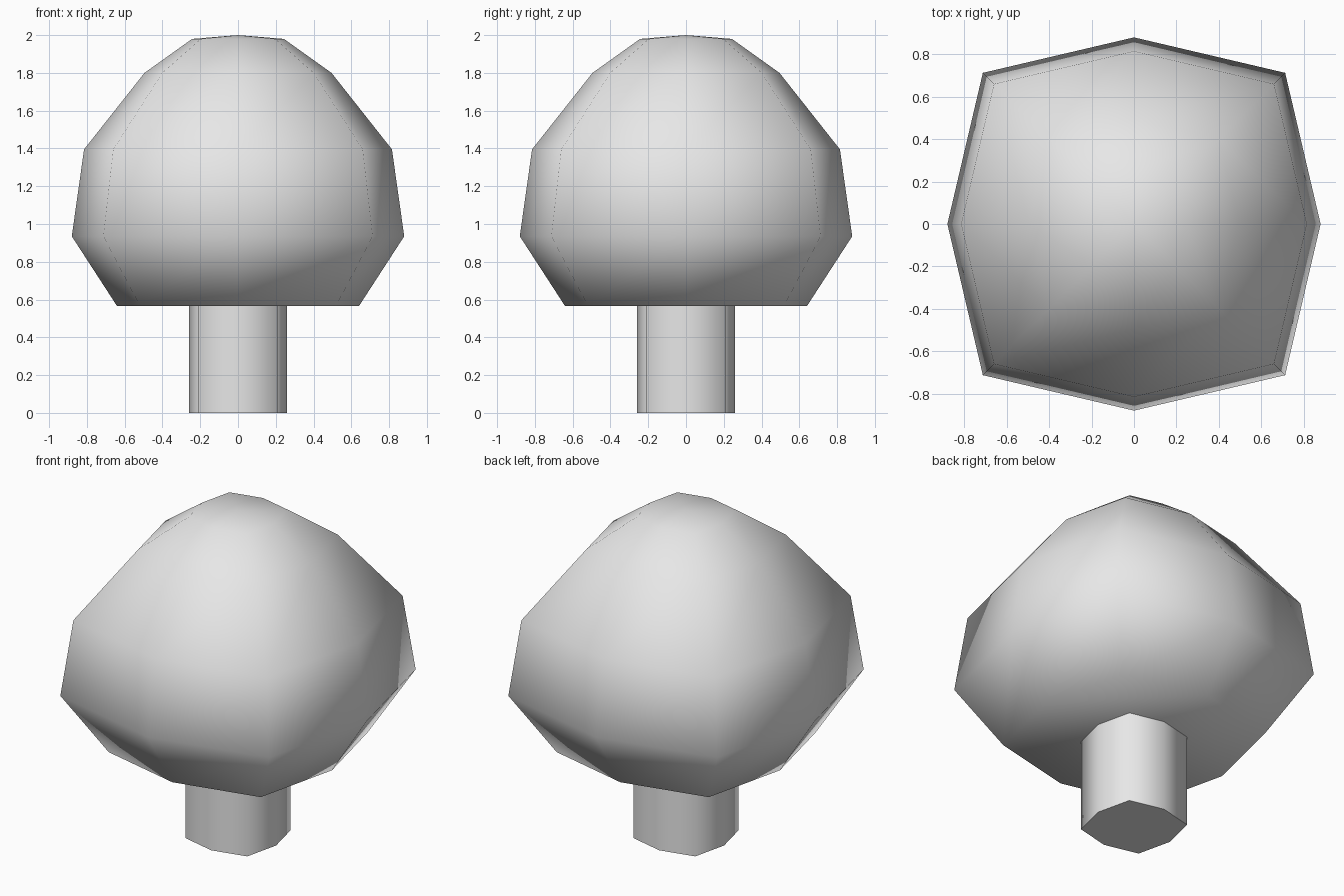
import bpy, bmesh, math

cube = bpy.data.objects.get("Cube")
if cube:
    bpy.data.objects.remove(cube)

# Plain grey used on the whole tree
grey = bpy.data.materials.new("plain_grey")
grey.use_nodes = True
grey.diffuse_color = (0.8, 0.8, 0.8, 1)
grey.node_tree.nodes["Principled BSDF"].inputs["Base Color"].default_value = (0.8, 0.8, 0.8, 1)

CORNER = 0.81  # diagonal corners push outward for a squarish octagon


def ring(bm, r, z):
    """Eight vertices alternating side midpoints and square corners."""
    verts = []
    for i in range(8):
        reach = r * (CORNER * math.sqrt(2) if i % 2 else 1)
        a = i * math.pi / 4
        verts.append(bm.verts.new((reach * math.cos(a), reach * math.sin(a), z)))
    return verts


def lathe(name, profile, apex=None):
    """Stack rings bottom to top, close the base, finish with an apex or a flat cap."""
    bm = bmesh.new()
    rings = [ring(bm, r, z) for r, z in profile]
    bm.faces.new(rings[0][::-1])
    for low, high in zip(rings, rings[1:]):
        for i in range(8):
            j = (i + 1) % 8
            bm.faces.new((low[i], low[j], high[j], high[i]))
    top = rings[-1]
    if apex is None:
        bm.faces.new(top)
    else:
        tip = bm.verts.new((0, 0, apex))
        for i in range(8):
            bm.faces.new((top[i], top[(i + 1) % 8], tip))
    mesh = bpy.data.meshes.new(name)
    bm.to_mesh(mesh)
    bm.free()
    mesh.materials.append(grey)
    obj = bpy.data.objects.new(name, mesh)
    bpy.context.collection.objects.link(obj)
    # Smooth everywhere except the right-angled trunk rims
    bpy.ops.object.select_all(action='DESELECT')
    obj.select_set(True)
    bpy.context.view_layer.objects.active = obj
    bpy.ops.object.shade_smooth_by_angle(angle=math.radians(70))
    return obj


# Trunk
lathe("trunk", [(0.26, 0), (0.26, 0.58)])

# Rounded leafy crown
lathe("crown", [(0.64, 0.565), (0.88, 0.935), (0.815, 1.395),
                (0.495, 1.80), (0.243, 1.98)], apex=2.0)
